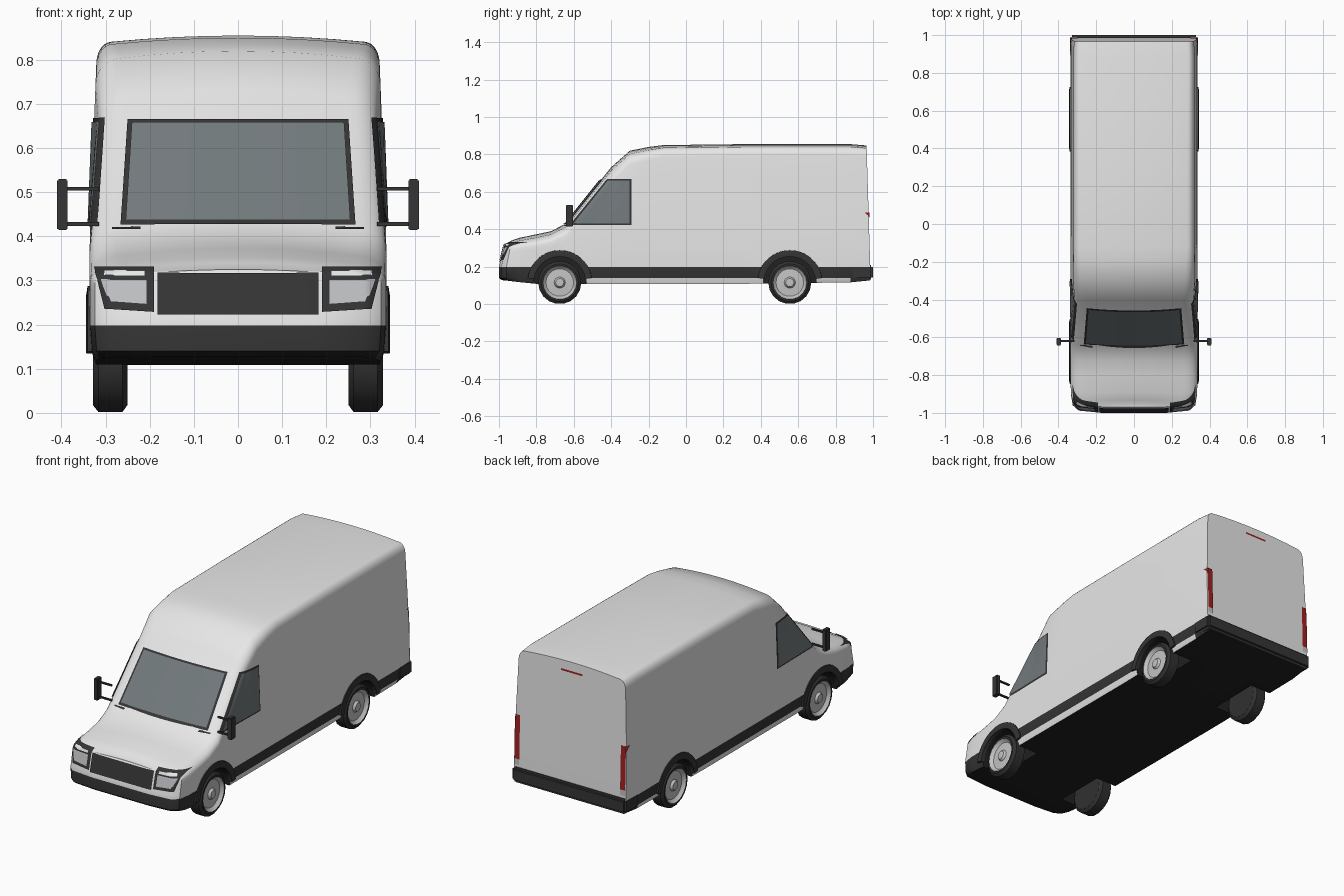
import bpy, bmesh
from math import sin, cos, pi, radians
from mathutils import Vector
from mathutils.bvhtree import BVHTree

if "Cube" in bpy.data.objects:
    bpy.data.objects.remove(bpy.data.objects["Cube"], do_unlink=True)


def material(name, r, g, b, rough=0.5):
    m = bpy.data.materials.new(name)
    m.use_nodes = True
    m.diffuse_color = (r, g, b, 1)
    bsdf = m.node_tree.nodes["Principled BSDF"]
    bsdf.inputs["Base Color"].default_value = (r, g, b, 1)
    bsdf.inputs["Roughness"].default_value = rough
    return m


WHITE = material("white paint", 0.8, 0.8, 0.8)
TRIM = material("dark plastic", 0.035, 0.035, 0.035)
UNDER = material("black underbody", 0.015, 0.015, 0.015)
TYRE = material("tyre rubber", 0.03, 0.03, 0.03)
RIM = material("silver rim", 0.55, 0.55, 0.55)
GLASS = material("grey glass", 0.17, 0.195, 0.205)
LENS = material("clear lens", 0.52, 0.53, 0.55)
RED = material("red lamp", 0.35, 0.015, 0.015)


def finish(name, bm, mats, smooth=None, fix=True):
    if fix:
        bmesh.ops.recalc_face_normals(bm, faces=bm.faces)
    me = bpy.data.meshes.new(name)
    bm.to_mesh(me)
    bm.free()
    for m in mats:
        me.materials.append(m)
    ob = bpy.data.objects.new(name, me)
    bpy.context.collection.objects.link(ob)
    if smooth:
        smooth_shade(ob, smooth)
    return ob


def activate(ob):
    bpy.ops.object.select_all(action="DESELECT")
    ob.select_set(True)
    bpy.context.view_layer.objects.active = ob


def smooth_shade(ob, angle):
    activate(ob)
    bpy.ops.object.shade_smooth_by_angle(angle=radians(angle))


def clamp(v):
    return max(0.0, min(1.0, v))


# Body shell: cross-sections lofted from nose to tail
def half_section(y, top, sx, rx, rz, crown, lean):
    def side(z):
        tuck = 0.012 * clamp((z - 0.42) / 0.24) if y < -0.3 else 0
        return 0.336 - 0.016 * clamp((z - 0.4) / 0.42) - tuck
    low = 0.108 + max(0, abs(y) - 0.8) * 0.1
    shoulder = top - crown - rz
    pts = [(0, low), (0.322, low), (0.332, 0.14), (0.336, 0.198)]
    for i in range(1, 5):
        z = 0.198 + (shoulder - 0.198) * i / 5
        pts.append((side(z), z))
    w = side(shoulder)
    for i in range(7):
        a = i / 6 * pi / 2
        pts.append((w - rx + rx * cos(a), shoulder + rz * sin(a)))
    for f in (0.75, 0.5, 0.25, 0):
        pts.append(((w - rx) * f, top - crown * f * f))
    out = []
    for x, z in pts:
        tuck = 0.015 if z < 0.135 and y < -0.95 else 0
        out.append(Vector((x * sx, y + lean * max(0, z - 0.2) + tuck, z)))
    return out


STATIONS = [
    (-1.0, 0.325, 0.5, 0.06, 0.03, 0.004, 0.25),
    (-0.988, 0.325, 0.87, 0.06, 0.03, 0.006, 0.25),
    (-0.96, 0.34, 0.965, 0.07, 0.035, 0.012, 0.2),
    (-0.9, 0.354, 0.995, 0.08, 0.04, 0.014, 0.05),
    (-0.8, 0.373, 1, 0.08, 0.045, 0.016, 0),
    (-0.72, 0.39, 1, 0.08, 0.045, 0.016, 0),
    (-0.64, 0.432, 1, 0.07, 0.05, 0.016, 0),
    (-0.4, 0.732, 1, 0.065, 0.07, 0.016, 0),
    (-0.3, 0.82, 1, 0.06, 0.06, 0.016, 0),
    (-0.2, 0.84, 1, 0.05, 0.055, 0.015, 0),
    (-0.12, 0.85, 1, 0.04, 0.05, 0.014, 0),
    (0.3, 0.855, 1, 0.04, 0.05, 0.014, 0),
    (0.88, 0.855, 1, 0.035, 0.05, 0.014, 0),
    (0.985, 0.848, 0.99, 0.035, 0.05, 0.014, -0.03),
]

bm = bmesh.new()
rings = []
for st in STATIONS:
    half = half_section(*st)
    loop = half + [Vector((-p.x, p.y, p.z)) for p in half[-2:0:-1]]
    rings.append([bm.verts.new(p) for p in loop])
n, h = len(rings[0]), len(half)
for a, b in zip(rings, rings[1:]):
    for i in range(n):
        j = (i + 1) % n
        bm.faces.new((a[i], a[j], b[j], b[i]))
for ring in (rings[0], rings[-1]):
    for i in range(h - 1):
        quad = [ring[i], ring[i + 1], ring[-i - 1], ring[-i % n]]
        bm.faces.new(list(dict.fromkeys(quad)))
bmesh.ops.recalc_face_normals(bm, faces=bm.faces)
for f in bm.faces:
    c = f.calc_center_median()
    if f.normal.z < -0.75 and c.z < 0.14:
        f.material_index = 2
    elif c.z < 0.198 and (c.z > 0.14 or c.y < -0.8 or c.y > 0.88):
        f.material_index = 1
surface = BVHTree.FromBMesh(bm)
body = finish("body", bm, [WHITE, TRIM, UNDER], fix=False)

# Wheel wells cut out of the body
AXLES = {"front": -0.675, "rear": 0.555}
SIDES = {"left": 1, "right": -1}
HUB_Z = 0.115


def lathe(name, profile, s, y, segs, mats, seg_mats, smooth=None):
    bm = bmesh.new()
    rows = [[bm.verts.new((s * x, y + r * cos(2 * pi * k / segs),
                           HUB_Z + r * sin(2 * pi * k / segs)))
             for k in range(segs)] for x, r in profile]
    for m, a, b in zip(seg_mats, rows, rows[1:]):
        for k in range(segs):
            j = (k + 1) % segs
            bm.faces.new((a[k], a[j], b[j], b[k])).material_index = m
    bmesh.ops.remove_doubles(bm, verts=bm.verts, dist=1e-5)
    return finish(name, bm, mats, smooth)


for y in AXLES.values():
    for s in SIDES.values():
        well = [(0.2, 0), (0.2, 0.142), (0.4, 0.142), (0.4, 0)]
        cutter = lathe("wheel_well_cutter", well, s, y, 32,
                       [WHITE, TRIM, UNDER], [2, 2, 2])
        cutter.hide_render = True
        activate(body)
        mod = body.modifiers.new("well", "BOOLEAN")
        mod.operation, mod.solver, mod.object = "DIFFERENCE", "EXACT", cutter
        bpy.ops.object.modifier_apply(modifier=mod.name)
        bpy.data.objects.remove(cutter, do_unlink=True)
smooth_shade(body, 38)

# Wheels and arch trims
WHEEL = [(0.25, 0), (0.25, 0.098), (0.262, 0.115), (0.316, 0.115), (0.328, 0.1),
         (0.328, 0.09), (0.322, 0.086), (0.312, 0.074), (0.314, 0.03),
         (0.326, 0.022), (0.328, 0)]
for end, y in AXLES.items():
    for hand, s in SIDES.items():
        lathe(f"{end}_{hand}_wheel", WHEEL, s, y, 18, [TYRE, RIM],
              [0] * 5 + [1] * 5, 35)
        bm = bmesh.new()
        rows = []
        for k in range(21):
            a = radians(8 + 164 * k / 20)
            rows.append([bm.verts.new((s * x, y + r * cos(a), HUB_Z + r * sin(a)))
                         for x, r in ((0.322, 0.138), (0.342, 0.138), (0.344, 0.152),
                                      (0.341, 0.172), (0.322, 0.175))])
        for a, b in zip(rows, rows[1:]):
            for i in range(5):
                j = (i + 1) % 5
                bm.faces.new((a[i], a[j], b[j], b[i]))
        bm.faces.new(rows[0])
        bm.faces.new(rows[-1])
        finish(f"{end}_{hand}_arch_trim", bm, [TRIM], 30)


# Thin plates laid on the body surface
def plate(name, corners, out, mat, lift, res=14):
    out = Vector(out)
    c = [Vector(p) for p in corners]
    bm = bmesh.new()
    grid = []
    for i in range(res + 1):
        row = []
        for j in range(res + 1):
            u, v = i / res, j / res
            a, z = c[0].lerp(c[1], u).lerp(c[3].lerp(c[2], u), v)
            start = Vector((out.x * 2, a, z)) if out.x else Vector((a, out.y * 2, z))
            hit, normal, _, _ = surface.ray_cast(start, -out)
            if hit is None:
                hit, normal, _, _ = surface.find_nearest(Vector((a, out.y, z)))
            row.append(bm.verts.new(hit + normal * lift))
        grid.append(row)
    for a, b in zip(grid, grid[1:]):
        for j in range(res):
            f = bm.faces.new((a[j], b[j], b[j + 1], a[j + 1]))
            f.normal_update()
            if f.normal.dot(out) < 0:
                f.normal_flip()
    return finish(name, bm, [mat], 40, fix=False)


FRONT, BACK = (0, -1, 0), (0, 1, 0)


def box_outline(x0, x1, z0, z1):
    return [(x0, z0), (x1, z0), (x1, z1), (x0, z1)]


plate("windscreen_frame", [(-0.266, 0.424), (0.266, 0.424), (0.25, 0.663), (-0.25, 0.663)],
      FRONT, TRIM, 0.004, 20)
plate("windscreen", [(-0.254, 0.434), (0.254, 0.434), (0.24, 0.655), (-0.24, 0.655)],
      FRONT, GLASS, 0.007, 20)
plate("grille", box_outline(-0.182, 0.182, 0.222, 0.316), FRONT, TRIM, 0.006)
plate("brake_lamp", box_outline(-0.065, 0.065, 0.793, 0.803), BACK, RED, 0.004)

for hand, s in SIDES.items():
    def flip(pts):
        return [(s * x, z) for x, z in pts]
    plate(f"{hand}_headlamp_frame",
          flip([(0.19, 0.228), (0.3, 0.235), (0.324, 0.328), (0.19, 0.328)]),
          FRONT, TRIM, 0.004)
    plate(f"{hand}_headlamp",
          flip([(0.206, 0.244), (0.288, 0.25), (0.308, 0.3), (0.206, 0.3)]),
          FRONT, LENS, 0.008)
    plate(f"{hand}_headlamp_brow",
          flip([(0.21, 0.307), (0.302, 0.307), (0.3, 0.318), (0.21, 0.318)]),
          FRONT, WHITE, 0.008)
    plate(f"{hand}_wiper", flip(box_outline(0.22, 0.285, 0.413, 0.419)),
          FRONT, TRIM, 0.004)
    plate(f"{hand}_tail_lamp", flip(box_outline(0.3, 0.33, 0.255, 0.49)),
          BACK, RED, 0.005)
    plate(f"{hand}_reverse_lamp", flip(box_outline(0.3, 0.33, 0.225, 0.255)),
          BACK, LENS, 0.005)
    plate(f"{hand}_window_frame",
          [(-0.62, 0.422), (-0.292, 0.422), (-0.292, 0.668), (-0.42, 0.668)],
          (s, 0, 0), TRIM, 0.003)
    plate(f"{hand}_window",
          [(-0.598, 0.431), (-0.301, 0.431), (-0.301, 0.659), (-0.415, 0.659)],
          (s, 0, 0), GLASS, 0.006)


# Rear bumper and door mirrors
def box(name, lo, hi, mat, bevel=0.0):
    bm = bmesh.new()
    bmesh.ops.create_cube(bm, size=1)
    lo, hi = Vector(lo), Vector(hi)
    for v in bm.verts:
        v.co = (lo + hi) / 2 + v.co * (hi - lo)
    if bevel:
        bmesh.ops.bevel(bm, geom=bm.edges[:], offset=bevel, segments=2, affect="EDGES")
    return finish(name, bm, [mat], 30)


box("rear_bumper", (-0.339, 0.88, 0.13), (0.339, 1.0, 0.21), TRIM, 0.012)
for hand, s in SIDES.items():
    box(f"{hand}_mirror", (s * 0.398 - 0.012, -0.642, 0.414),
        (s * 0.398 + 0.012, -0.604, 0.53), TRIM, 0.003)
    for part, z in (("upper", 0.508), ("lower", 0.428)):
        box(f"{hand}_{part}_mirror_arm", (s * 0.355 - 0.04, -0.625, z - 0.004),
            (s * 0.355 + 0.04, -0.615, z + 0.004), TRIM)
